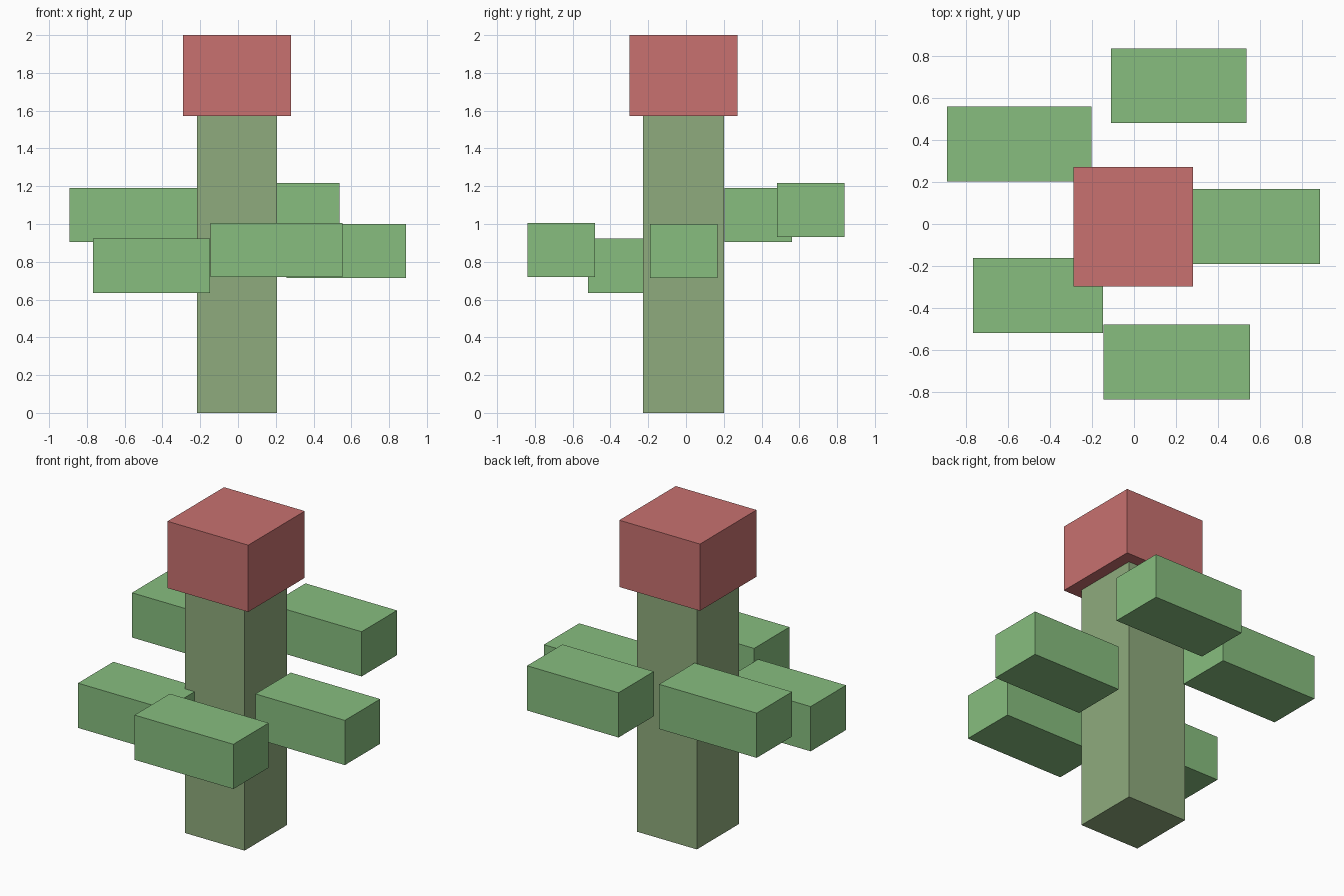
import bpy
from mathutils import Vector

if "Cube" in bpy.data.objects:
    bpy.data.objects.remove(bpy.data.objects["Cube"], do_unlink=True)


def make_material(name, rgb):
    mat = bpy.data.materials.new(name)
    mat.use_nodes = True
    colour = (*rgb, 1.0)
    mat.diffuse_color = colour
    mat.node_tree.nodes["Principled BSDF"].inputs["Base Color"].default_value = colour
    return mat


def box(name, low, high, mat):
    """Block spanning two opposite corners."""
    low, high = Vector(low), Vector(high)
    bpy.ops.mesh.primitive_cube_add(size=1)
    obj = bpy.context.object
    obj.name = obj.data.name = name
    for v in obj.data.vertices:
        v.co = (low + high) / 2 + v.co * (high - low)
    obj.data.materials.append(mat)
    return obj


stem_green = make_material("stem green", (0.275, 0.407, 0.205))
leaf_green = make_material("leaf green", (0.242, 0.515, 0.212))
bloom_red = make_material("bloom red", (0.578, 0.165, 0.160))

# Upright stem and the block on top
box("stem", (-0.217, -0.228, 0), (0.206, 0.2, 1.573), stem_green)
box("bloom", (-0.29, -0.298, 1.573), (0.281, 0.273, 2), bloom_red)

# Leaf blocks around the stem: name, left end, right end, front side, base
LEAF_DEPTH, LEAF_HEIGHT = 0.357, 0.286
leaves = [
    ("leaf_back_right", -0.893, -0.203, 0.204, 0.904),
    ("leaf_back", -0.11, 0.537, 0.482, 0.931),
    ("leaf_left", 0.256, 0.889, -0.19, 0.715),
    ("leaf_front", -0.145, 0.554, -0.838, 0.72),
    ("leaf_front_right", -0.768, -0.147, -0.52, 0.636),
]
for name, x0, x1, y, z in leaves:
    box(name, (x0, y, z), (x1, y + LEAF_DEPTH, z + LEAF_HEIGHT), leaf_green)
